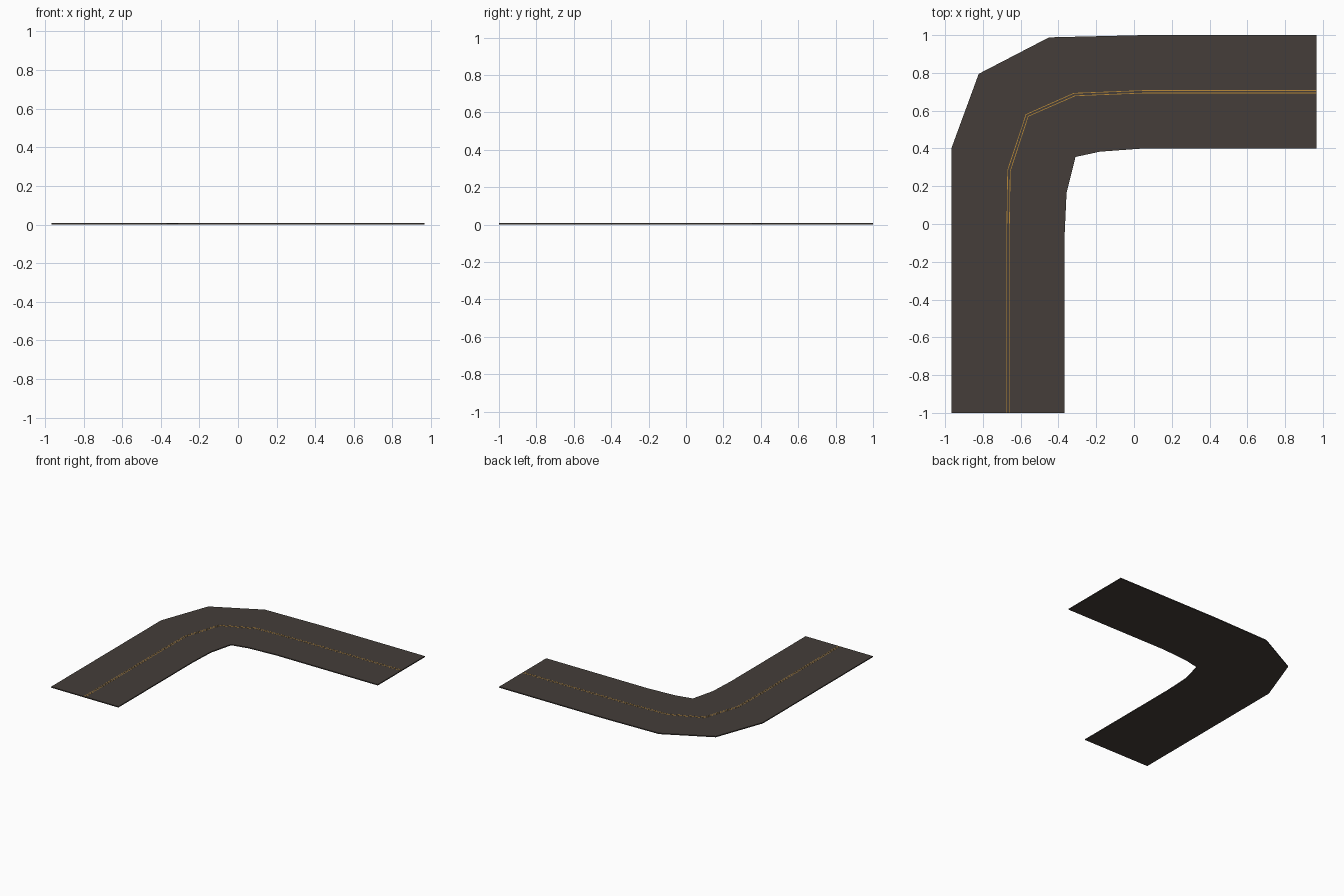
import bpy, bmesh
from mathutils import Vector

if "Cube" in bpy.data.objects:
    bpy.data.objects.remove(bpy.data.objects["Cube"])

# Cross-sections along the bend: (outer edge, inner edge)
SECTIONS = [
    ((-0.967, -1.0), (-0.367, -1.0)),
    ((-0.967, -0.05), (-0.367, -0.05)),
    ((-0.967, 0.40), (-0.357, 0.165)),
    ((-0.822, 0.795), (-0.31, 0.355)),
    ((-0.45, 0.988), (-0.18, 0.383)),
    ((0.05, 1.0), (0.05, 0.40)),
    ((0.967, 1.0), (0.967, 0.40)),
]
THICK = 0.008


def material(name, rgb):
    m = bpy.data.materials.new(name)
    m.diffuse_color = (*rgb, 1.0)
    m.use_nodes = True
    m.node_tree.nodes["Principled BSDF"].inputs["Base Color"].default_value = m.diffuse_color
    return m


def strip(name, t0, t1, z0, z1, mat):
    """Solid ribbon following the road between two fractions of its width."""
    bm = bmesh.new()
    rings = []
    for outer, inner in SECTIONS:
        a, b = Vector((*outer, 0)), Vector((*inner, 0))
        p, q = a.lerp(b, t0), a.lerp(b, t1)
        rings.append([bm.verts.new((v.x, v.y, z))
                      for v, z in ((p, z0), (q, z0), (q, z1), (p, z1))])
    for r, s in zip(rings, rings[1:]):
        for i in range(4):
            j = (i + 1) % 4
            bm.faces.new((r[i], r[j], s[j], s[i]))
    bm.faces.new(rings[0])
    bm.faces.new(rings[-1])
    bmesh.ops.recalc_face_normals(bm, faces=bm.faces)
    mesh = bpy.data.meshes.new(name)
    bm.to_mesh(mesh)
    bm.free()
    mesh.materials.append(mat)
    obj = bpy.data.objects.new(name, mesh)
    bpy.context.collection.objects.link(obj)
    return obj


asphalt = material("asphalt", (0.058, 0.048, 0.041))
paint = material("line_paint", (0.48, 0.25, 0.04))

# Road slab
strip("road", 0.0, 1.0, 0.0, THICK, asphalt)

# Double centre line
for side, t in (("outer", 0.489), ("inner", 0.511)):
    strip(f"centre_line_{side}", t - 0.003, t + 0.003,
          THICK - 0.001, THICK + 0.0005, paint)
